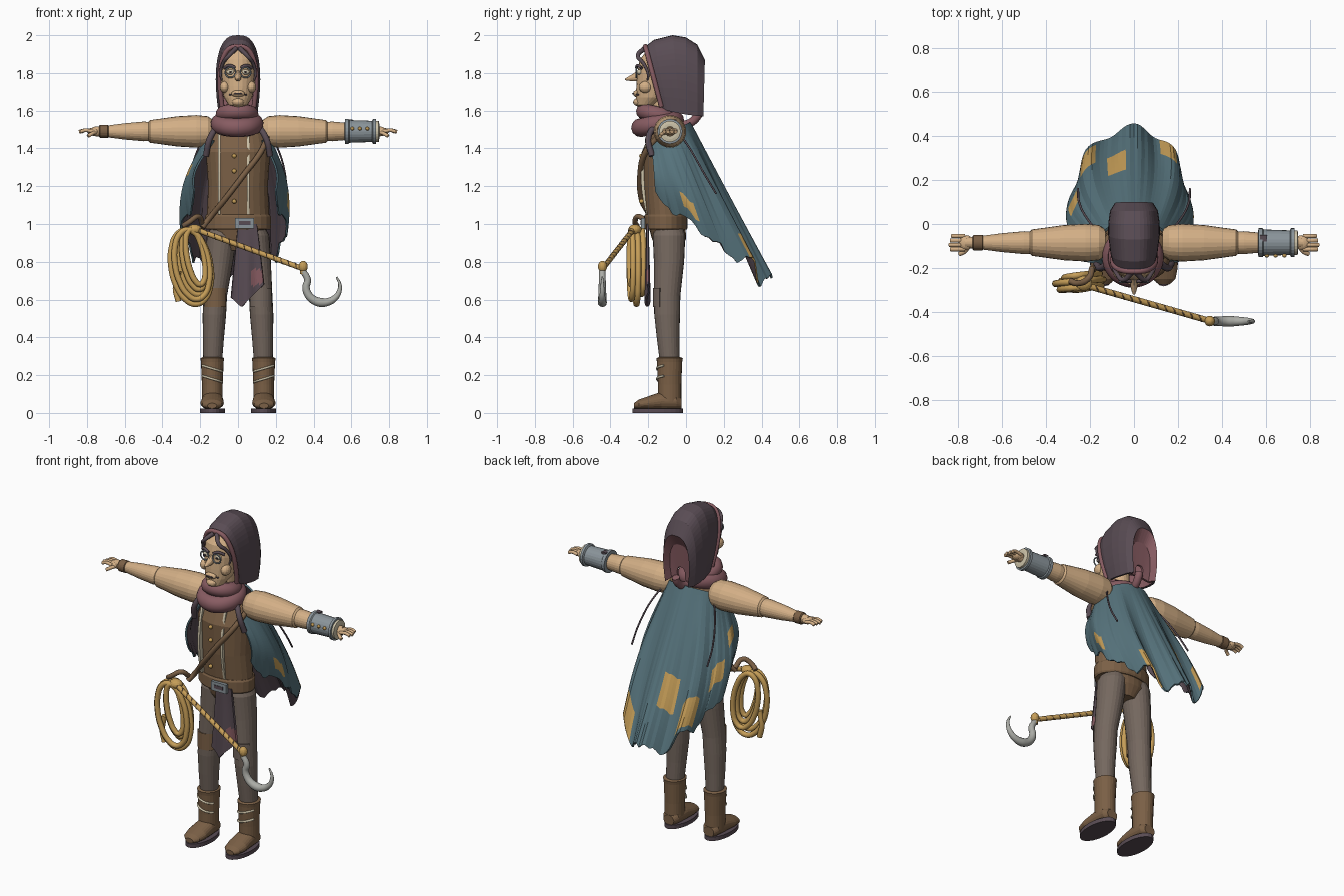
import bpy, bmesh, math
from math import sin, cos, pi, radians
from mathutils import Vector

if "Cube" in bpy.data.objects:
    bpy.data.objects.remove(bpy.data.objects["Cube"])
parts = []

def paint(name, code):
    rgba = [((int(code[i:i + 2], 16) / 255 + .055) / 1.055) ** 2.4 for i in (0, 2, 4)] + [1]
    m = bpy.data.materials.new(name)
    m.use_nodes = True
    m.diffuse_color = rgba
    m.node_tree.nodes["Principled BSDF"].inputs["Base Color"].default_value = rgba
    return m

skin, plum = paint("skin", "D3AF86"), paint("dark plum cloth", "594C54")
rose, teal = paint("dusty rose cloth", "885C62"), paint("teal cloth", "56737C")
ochre, brown = paint("ochre rope", "C69E58"), paint("leather brown", "7B6046")
trouser, steel = paint("trouser grey brown", "75685F"), paint("pale steel", "ABACA6")
metal, bone = paint("grey metal", "8A949A"), paint("pale bone", "CCC2A8")

def link(name, data, mats):
    for m in mats:
        data.materials.append(m)
    parts.append(bpy.data.objects.new(name, data))
    bpy.context.collection.objects.link(parts[-1])
    return parts[-1]

def finish(name, bm, mats):
    me = bpy.data.meshes.new(name)
    bm.to_mesh(me)
    bm.free()
    return link(name, me, mats)

def sheet(name, mats, nu, nv, point, rule=lambda u, v: 0, thick=.012, lining=0):
    """Cloth surface point(u, v); rule(u, v) picks the outer material."""
    bm = bmesh.new()
    g = [[bm.verts.new(point(i / nu, j / nv)) for j in range(nv + 1)] for i in range(nu + 1)]
    for i in range(nu):
        for j in range(nv):
            f = bm.faces.new((g[i][j], g[i + 1][j], g[i + 1][j + 1], g[i][j + 1]))
            f.material_index = rule((i + .5) / nu, (j + .5) / nv)
    mod = finish(name, bm, mats).modifiers.new("thickness", "SOLIDIFY")
    mod.thickness, mod.offset, mod.material_offset = thick, -1, lining

def loft(name, mat, rings, axis="z", n=24):
    """Capped body from ellipses: (position, centre a, centre b, radius a, radius b)."""
    bm, loops = bmesh.new(), []
    for p, a, b, ra, rb in rings:
        pts = [(a + ra * cos(2 * pi * k / n), b + rb * sin(2 * pi * k / n)) for k in range(n)]
        loops.append([bm.verts.new({"z": (s, t, p), "x": (p, s, t), "y": (s, p, t)}[axis]) for s, t in pts])
    for lo, hi in zip(loops, loops[1:]):
        for k in range(n):
            bm.faces.new((lo[k], lo[k - 1], hi[k - 1], hi[k]))
    bm.faces.new(loops[0])
    bm.faces.new(loops[-1])
    bmesh.ops.recalc_face_normals(bm, faces=bm.faces)
    finish(name, bm, [mat])

def arm_loft(name, mat, side, profile):
    loft(name, mat, [(side * x, -.085, 1.49, r, r) for x, r in profile], "x")

def solid(name, mat, loc, size, cube=False):
    """Ellipsoid by radii, or box by full size."""
    bm = bmesh.new()
    if cube:
        bmesh.ops.create_cube(bm, size=1)
    else:
        bmesh.ops.create_uvsphere(bm, u_segments=16, v_segments=10, radius=1)
    bmesh.ops.scale(bm, vec=size if isinstance(size, tuple) else (size,) * 3, verts=bm.verts)
    bmesh.ops.translate(bm, vec=loc, verts=bm.verts)
    finish(name, bm, [mat])

def tube(name, mat, pts, r, closed=False, taper=lambda t: 1):
    cu = bpy.data.curves.new(name, "CURVE")
    cu.dimensions, cu.bevel_depth, cu.bevel_resolution = "3D", r, 4
    cu.resolution_u, cu.use_fill_caps = 5, True
    sp = cu.splines.new("BEZIER")
    sp.bezier_points.add(len(pts) - 1)
    for i, (bp, p) in enumerate(zip(sp.bezier_points, pts)):
        bp.co, bp.radius = p, taper(i / (len(pts) - 1))
        bp.handle_left_type = bp.handle_right_type = "AUTO"
    sp.use_cyclic_u = closed
    link(name, cu, [mat])

# Torso, belt, buckle and straps
loft("torso", brown, [(.86, 0, -.09, .07, .06), (.92, 0, -.09, .14, .09), (1.05, 0, -.11, .165, .105),
     (1.2, 0, -.12, .158, .11), (1.38, 0, -.12, .17, .115), (1.48, 0, -.1, .15, .09), (1.54, 0, -.1, .07, .06)])
loft("belt", brown, [(z, 0, -.107, r, r - .058) for z, r in ((.97, .168), (.98, .174), (1.04, .174), (1.05, .168))])
solid("buckle", metal, (.035, -.228, 1.005), (.1, .02, .055), True)
solid("buckle_hole", plum, (.035, -.238, 1.005), (.06, .006, .02), True)
for z in (1.12, 1.2, 1.28, 1.36):
    solid("button", ochre, (-.02, -.236, z), .012)
for x in (-.1, .055):
    sheet("suspender", [bone], 1, 10, lambda u, v: (x + .014 * (.5 - u),
          -.173 - .055 * sin(pi * min(1, v * .8 + .1)) - .02 * v, 1.5 - .45 * v), thick=.03)
tube("cross_strap", brown, [(.16, -.14, 1.47), (.12, -.215, 1.38), (.03, -.243, 1.26),
     (-.07, -.235, 1.13), (-.16, -.19, 1.02), (-.19, -.21, .98)], .015)
# Sash hanging in front, with a rose patch
sheet("sash", [plum, rose], 16, 20, lambda u, v: (
    .05 + (.5 - u) * (.1 + .07 * v), -.21 + .01 * sin(u * 9) * v, 1 - v * (.44 - .17 * abs(u - .7))),
    lambda u, v: int(u < .36 and .74 < v + u * .3 < .97))

for s, side in ((1, "left_"), (-1, "right_")):
    # Collar and cape cord
    tube(side + "lapel", plum, [(s * .1, -.16, 1.53), (s * .15, -.2, 1.45), (s * .17, -.18, 1.36)], .016)
    tube(side + "cape_cord", plum, [(s * .15, -.05, 1.5), (s * .21, .02, 1.4), (s * .25, .1, 1.26),
         (s * .255, .16, 1.16)], .005)
    # Legs and boots
    loft(side + "leg", trouser, [(.99, s * .08, -.09, .06, .07), (.94, s * .085, -.09, .08, .086),
         (.8, s * .1, -.09, .074, .08), (.62, s * .12, -.1, .062, .07), (.52, s * .125, -.1, .062, .068),
         (.4, s * .13, -.095, .056, .06), (.24, s * .135, -.085, .048, .05)])
    sheet(side + "knee_patch", [trouser if s > 0 else brown], 10, 2, lambda u, v: (
        s * .12 + .067 * sin((.5 - u) * 2), -.1 - .074 * cos((.5 - u) * 2), .66 - .1 * v), thick=.008)
    loft(side + "boot_shaft", brown, [(z, s * .136, -.087, r, r + .007) for z, r in (
         (.06, .055), (.15, .055), (.27, .06), (.29, .063), (.295, .05))])
    loft(side + "boot_foot", brown, [(-.025, s * .135, .05, .035, .03), (-.05, s * .135, .06, .052, .045),
         (-.13, s * .135, .062, .058, .05), (-.2, s * .137, .052, .062, .036),
         (-.25, s * .137, .045, .052, .026), (-.275, s * .137, .038, .025, .014)], "y")
    loft(side + "sole", plum, [(z, s * .135, -.15, .067, .134) for z in (0, .024)])
    for z in (.18, .235):
        tube(side + "boot_lace", bone, [(s * .136 + .059 * sin(a), -.087 - .066 * cos(a), z + s * .018 * sin(a))
             for a in (-1.1, -.5, 0, .5, 1.1)], .006)
    # Arms and hands
    arm_loft(side + "upper_arm", skin, s, [(.13, .06), (.16, .08), (.22, .086), (.32, .08), (.42, .066),
             (.465, .06), (.475, .05)])
    arm_loft(side + "forearm", skin, s, [(.46, .05), (.5, .052), (.6, .043), (.7, .03), (.77, .024)])
    solid(side + "palm", skin, (s * .765, -.085, 1.49), (.035, .034, .02))
    for k in range(4):
        y = -.115 + .02 * k
        tube(side + "finger", skin, [(s * .77, y, 1.49), (s * .81, y, 1.496),
             (s * (.842 - .006 * abs(k - 1)), y, 1.488)], .0095)
    tube(side + "thumb", skin, [(s * .75, -.1, 1.487), (s * .775, -.128, 1.477), (s * .795, -.137, 1.465)], .01)
    # Paired face details
    solid(side + "cheek", skin, (s * .07, -.215, 1.725), (.026, .035, .032))
    solid(side + "eye", bone, (s * .04, -.247, 1.805), (.021, .014, .014))
    solid(side + "pupil", plum, (s * .04, -.26, 1.805), .006)
    tube(side + "brow", plum, [(s * .015, -.262, 1.828), (s * .045, -.256, 1.84), (s * .075, -.235, 1.826)], .008)
    tube(side + "hair_lock", plum, [(s * .01, -.22, 1.93), (s * .05, -.255, 1.89), (s * .08, -.225, 1.85),
         (s * .092, -.2, 1.79), (s * .085, -.205, 1.76)], .011, taper=lambda t: 1.2 - t * .8)
    tube(side + "eyeglass", metal, [(s * .04 + .027 * cos(k * pi / 4), -.264, 1.803 + .027 * sin(k * pi / 4))
         for k in range(8)], .004, True)
arm_loft("wristband", brown, -1, [(.685, .03), (.69, .035), (.73, .035), (.735, .03)])
arm_loft("bracer", metal, 1, [(.565, .05), (.567, .066), (.585, .066), (.59, .06), (.71, .056), (.715, .066),
         (.73, .066), (.732, .05)])
arm_loft("bracer_rim", bone, 1, [(.725, .04), (.728, .056), (.745, .056), (.748, .04)])
for x in (.605, .645, .685):
    solid("rivet", ochre, (x, -.143, 1.505), .01)
solid("bracer_clasp", plum, (.59, -.065, 1.548), (.03, .03, .012), True)

# Head
loft("neck", skin, [(1.5, 0, -.12, .06, .06), (1.7, 0, -.13, .055, .06)])
loft("head", skin, [(1.615, 0, -.22, .02, .03), (1.63, 0, -.21, .05, .055), (1.67, 0, -.18, .075, .085),
     (1.73, 0, -.155, .09, .108), (1.8, 0, -.15, .096, .108), (1.87, 0, -.145, .092, .1), (1.94, 0, -.12, .06, .07)])
loft("nose", skin, [(-.24, 0, 1.79, .02, .034), (-.28, 0, 1.776, .017, .02),
     (-.305, 0, 1.77, .011, .011), (-.322, 0, 1.766, .004, .004)], "y", 12)
solid("chin", skin, (0, -.25, 1.645), (.032, .03, .022))
solid("lips", skin, (0, -.262, 1.69), (.036, .018, .018))
tube("mouth_line", plum, [(-.045, -.25, 1.684), (0, -.281, 1.69), (.045, -.25, 1.684)], .004)
# Hood arches, front to hollow back: top (y, z), foot (y, z), half width
ARCHES = [(-.215, 1.94, -.13, 1.62, .108), (-.17, 1.975, -.1, 1.6, .12), (-.07, 2, -.03, 1.585, .132),
          (0, 1.988, .01, 1.578, .131), (.06, 1.95, .06, 1.572, .122), (.1, 1.87, .092, 1.57, .098),
          (.06, 1.8, .05, 1.58, .08), (.05, 1.66, .045, 1.59, .03)]

def hood_point(u, v):
    k = min(int(u * 7), 6)
    ty, tz, fy, fz, w = (p + (q - p) * (u * 7 - k) for p, q in zip(ARCHES[k], ARCHES[k + 1]))
    rise = max(sin(pi * v), 0) ** .75
    across = math.copysign(abs(cos(pi * v)) ** .7, cos(pi * v))
    return (w * across * (1 - .22 * (1 - rise) ** 2), fy + (ty - fy) * rise, fz + (tz - fz) * rise)

sheet("hood", [plum, rose], 21, 28, hood_point, lambda u, v: int(u > 5 / 7), .014, 1)
tube("hood_rim", rose, [hood_point(0, k / 12) for k in range(13)], .013)
tube("hood_tail", rose, [(.02, .07, 1.6), (.02, .06, 1.57), (.01, .01, 1.53), (0, -.05, 1.53)], .022)
# Scarf: two thick bunched coils around the neck
for z, r, w, tilt in ((1.53, .09, .05, .02), (1.58, .072, .042, -.015)):
    tube("scarf_coil", rose, [(r * cos(a) - .005, r * sin(a) - .15, z + tilt * sin(a))
         for a in [k * pi / 5 for k in range(10)]], w, True)

# Cape sweeping backwards with folds, a torn hem and ochre patches (u, v, half height)
PATCHES = [(.44, .64, .1), (.33, .87, .11), (.22, .66, .09), (.12, .42, .08), (.65, .9, .09), (.86, .77, .1)]

def cape_point(u, v):
    a = radians(-128 + 256 * u)
    fold = 1 + .05 * v * cos(a * 8)
    top = Vector((.165 * sin(a), -.105 + .13 * cos(a), 1.48 + .06 * cos(a)))
    y = .07 + .37 * cos(a) * fold
    tear = .09 * abs((u * 9) % 1 - .5) + .04 * abs((u * 23) % 1 - .5)
    lift = .06 * cos(a * 8) * max(cos(a), 0)
    p = top.lerp(Vector(((.25 if a > 0 else .29) * sin(a) * fold, y, .99 - .73 * y + tear + lift)), v)
    p.x *= 1 + .22 * sin(pi * v)
    return p

sheet("cape", [teal, ochre, plum], 72, 28, cape_point, lambda u, v: int(
    any(abs(u - a) < .033 and abs(v - b) < h for a, b, h in PATCHES)), .01, 2)

# Coiled rope on the right hip, loops gathered at the knot
for k in range(5):
    rx, rz = .045 + .015 * k, .145 + .013 * k
    tube("rope_coil", ochre, [(-.225 - .006 * k + rx * cos(a) - .025 * sin(a), -.262 + .027 * (k % 3 - 1) + .01 * cos(a),
         .97 - rz + rz * sin(a)) for a in [j * pi / 6 for j in range(12)]], .0155, True)
tube("rope_end", ochre, [(-.315, -.26, .75), (-.33, -.26, .66), (-.315, -.26, .59)], .0155)
solid("rope_knot", ochre, (-.23, -.27, .97), (.04, .035, .028))
tube("rope_hanger", brown, [(-.29, -.26, .99), (-.26, -.27, 1.01), (-.21, -.25, 1.04), (-.19, -.2, 1)], .014)
# Rope line with its twisted strand, and the hook
start, end = Vector((-.22, -.28, .97)), Vector((.34, -.44, .765))
tube("rope_line", ochre, [start, end], .014)
tube("rope_strand", brown, [start.lerp(end, t / 90) + .0115 * Vector((.3 * sin(t), cos(t), sin(t)))
     for t in range(91)], .0035)
solid("hook_knot", ochre, (.345, -.442, .775), (.024, .024, .03))
tube("hook_eye", ochre, [(.345, -.442, .79), (.345, -.442, .735)], .016)
tube("hook", steel, [(.345, -.443, .75)] + [(.45 + .09 * cos(a), -.443, .668 + .084 * sin(a))
     for a in [radians(155 + 27 * k) for k in range(10)]], .022, taper=lambda t: min(.75 + t * .7, 2 - 1.8 * t))

# Turn everything into meshes and smooth the rounded parts
for ob in bpy.context.view_layer.objects:
    ob.select_set(ob in parts)
bpy.context.view_layer.objects.active = parts[0]
bpy.ops.object.convert(target="MESH")
bpy.ops.object.shade_smooth_by_angle(angle=radians(40))
